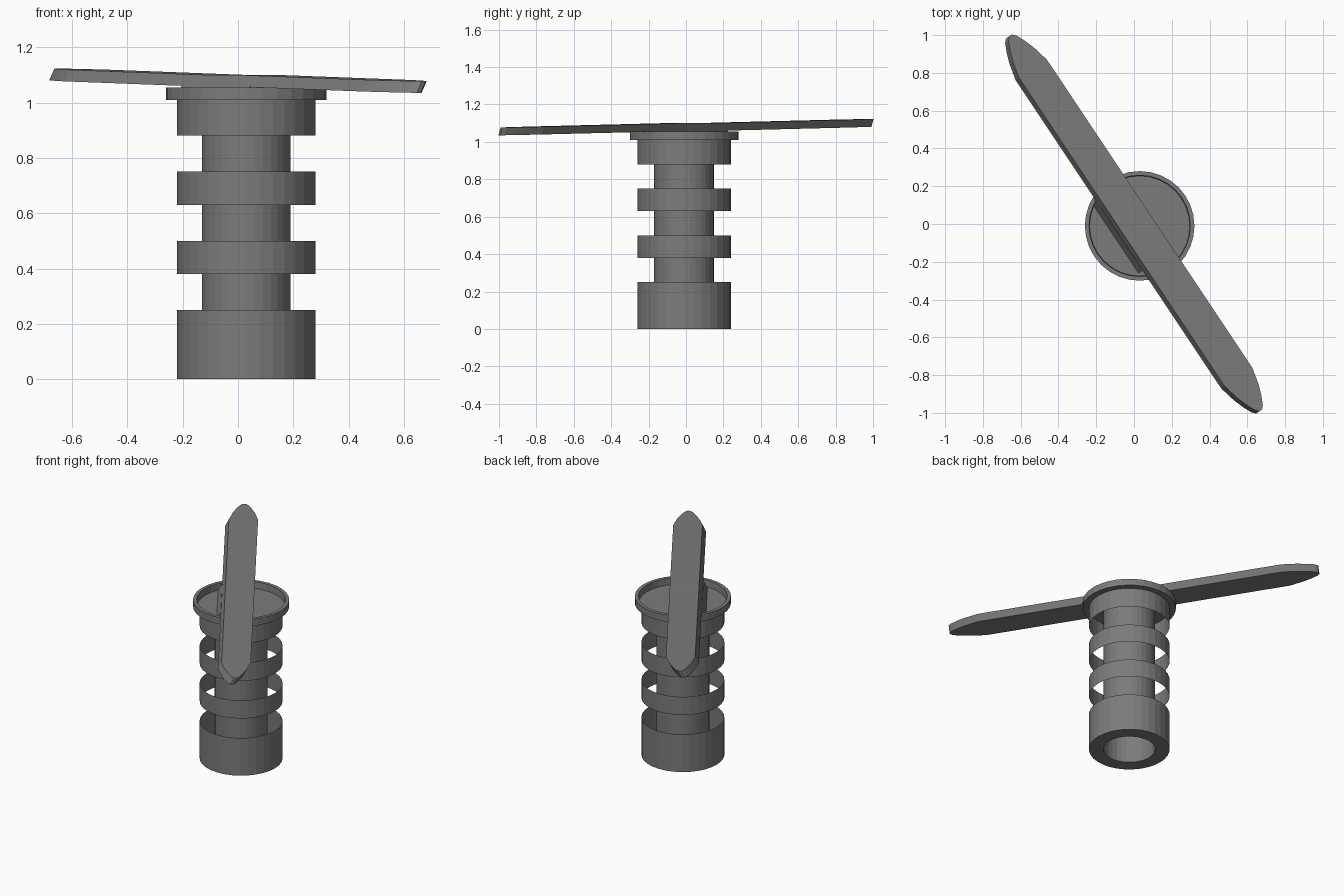
import bpy, bmesh, math

if "Cube" in bpy.data.objects:
    bpy.data.objects.remove(bpy.data.objects["Cube"])

grey = bpy.data.materials.new("mid_grey")
grey.diffuse_color = (0.2, 0.2, 0.2, 1)
grey.use_nodes = True
grey.node_tree.nodes["Principled BSDF"].inputs["Base Color"].default_value = grey.diffuse_color
CX, CY, SIDES = 0.03, -0.01, 32


def finish(name, bm, fix=True):
    bmesh.ops.remove_doubles(bm, verts=bm.verts, dist=1e-5)
    if fix:
        bmesh.ops.recalc_face_normals(bm, faces=bm.faces)
    me = bpy.data.meshes.new(name)
    bm.to_mesh(me)
    bm.free()
    me.materials.append(grey)
    ob = bpy.data.objects.new(name, me)
    bpy.context.collection.objects.link(ob)
    return ob


def lathe(name, profile):
    """Revolve (radius, z) points round the shaft axis; open surfaces face outward."""
    bm = bmesh.new()
    rings = []
    for r, z in profile:
        rings.append([bm.verts.new((CX + r * math.cos(2 * math.pi * i / SIDES),
                                    CY + r * math.sin(2 * math.pi * i / SIDES), z))
                      for i in range(SIDES)])
    for a, b in zip(rings, rings[1:]):
        for i in range(SIDES):
            j = (i + 1) % SIDES
            bm.faces.new((a[i], a[j], b[j], b[i]))
    return finish(name, bm, False)


# Open-ended thin bands round the shaft
lathe("base_cup", [(0.16, 0), (0.25, 0), (0.25, 0.25)])
for k, (z0, z1) in enumerate([(0.38, 0.50), (0.63, 0.75), (0.88, 1.01)]):
    lathe(f"band_{k + 1}", [(0.25, z0), (0.25, z1)])

# Hollow inner tube
lathe("inner_tube", [(0.16, 0), (0.16, 1.01)])

# Collar with raised lip and recessed floor
lathe("collar", [(0.25, 1.01), (0.29, 1.01), (0.29, 1.055), (0.268, 1.055),
                 (0.265, 1.012), (0.0001, 1.012)])

# Blade: local s runs along the length, t across; sides lean over
U = (-0.555, 0.832)
P = (0.832, 0.555)


def place(s, t, z):
    return (U[0] * s + P[0] * t, U[1] * s + P[1] * t, z)


def slope(s):
    return 0.021 * math.copysign(max(abs(s) - 0.1, 0), s)


def leaning_bar(name, half, z_top, z_bot, lean_top, lean_bot, sloped):
    """Bar made of cross-sections at (s, half width), sheared sideways."""
    bm = bmesh.new()
    loops = []
    for s, w in half:
        dz = slope(s) if sloped else 0
        loops.append([bm.verts.new(place(s, t + l, z + dz)) for t, z, l in
                      ((-w, z_top, lean_top), (w, z_top, lean_top),
                       (w, z_bot, lean_bot), (-w, z_bot, lean_bot))])
    for a, b in zip(loops, loops[1:]):
        for i in range(4):
            j = (i + 1) % 4
            bm.faces.new((a[i], a[j], b[j], b[i]))
    bm.faces.new(loops[0])
    bm.faces.new(loops[-1])
    return finish(name, bm)


side = [(0.1, 0.088), (0.98, 0.088), (1.07, 0.067), (1.13, 0.046), (1.175, 0.025), (1.193, 0.008)]
outline = [(-s, w) for s, w in reversed(side)] + side
leaning_bar("blade", outline, 1.10, 1.058, 0.011, -0.011, True)

# Blade foot sitting inside the collar
leaning_bar("blade_foot", [(-0.23, 0.088), (0.22, 0.088)], 1.06, 1.012, -0.011, -0.036, False)
